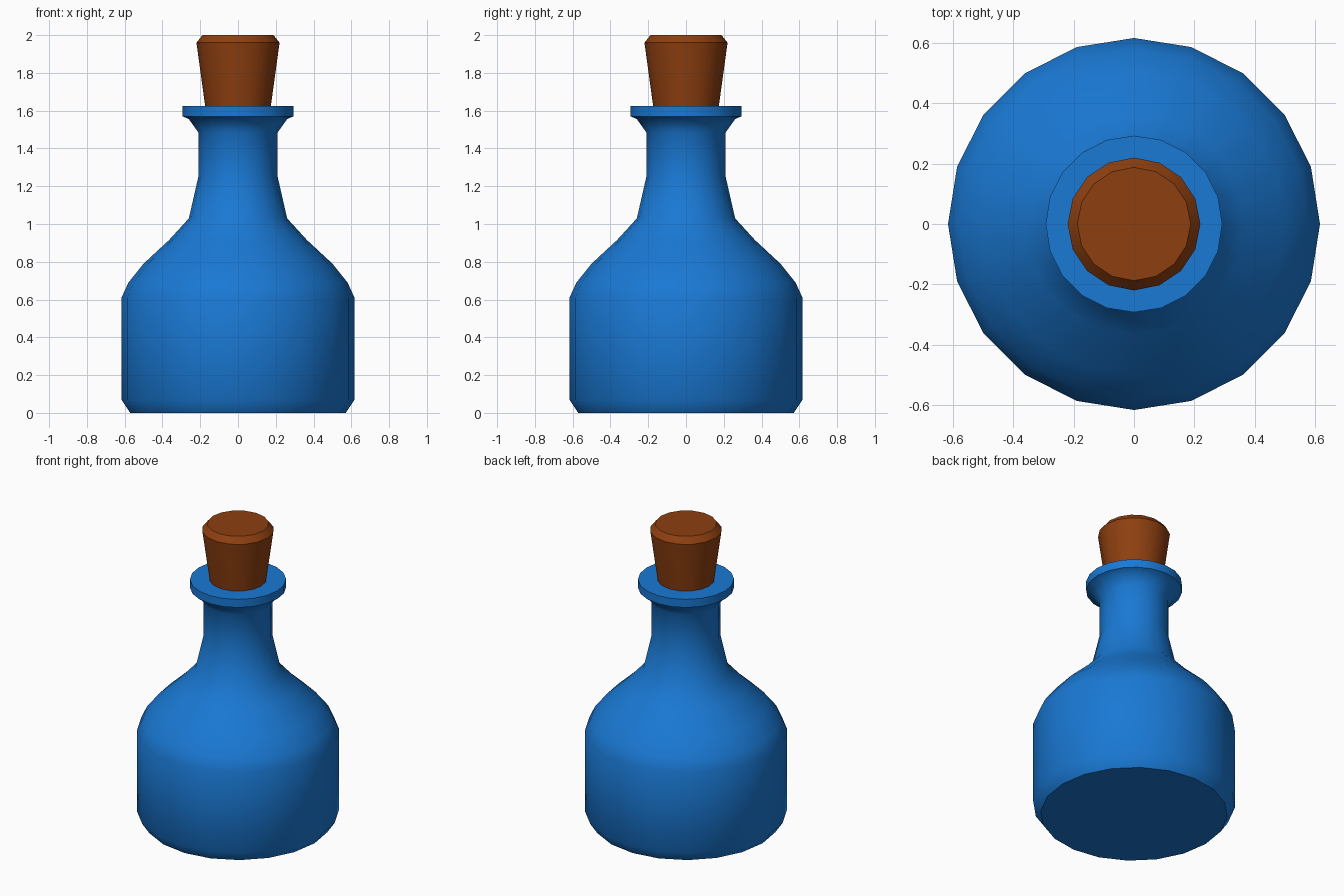
import bpy, bmesh, math

if "Cube" in bpy.data.objects:
    bpy.data.objects.remove(bpy.data.objects["Cube"])


def material(name, rgb):
    m = bpy.data.materials.new(name)
    m.diffuse_color = (*rgb, 1)
    m.use_nodes = True
    m.node_tree.nodes["Principled BSDF"].inputs["Base Color"].default_value = m.diffuse_color
    return m


def lathe(name, profile, sides, mat):
    """Closed solid turned around z from (radius, height) points, bottom to top."""
    bm = bmesh.new()
    rings = []
    for r, z in profile:
        rings.append([bm.verts.new((r * math.cos(math.tau * i / sides),
                                    r * math.sin(math.tau * i / sides), z))
                      for i in range(sides)])
    for low, high in zip(rings, rings[1:]):
        for i in range(sides):
            j = (i + 1) % sides
            bm.faces.new((low[i], low[j], high[j], high[i]))
    bm.faces.new(rings[0][::-1])
    bm.faces.new(rings[-1])
    mesh = bpy.data.meshes.new(name)
    bm.to_mesh(mesh)
    bm.free()
    mesh.materials.append(mat)
    ob = bpy.data.objects.new(name, mesh)
    bpy.context.collection.objects.link(ob)
    bpy.ops.object.select_all(action='DESELECT')
    ob.select_set(True)
    bpy.context.view_layer.objects.active = ob
    bpy.ops.object.shade_smooth_by_angle(angle=math.radians(40))
    return ob


# Glass bottle: base, body, shoulder, neck and lip
lathe("bottle", [(0.57, 0), (0.617, 0.07), (0.617, 0.61), (0.58, 0.69),
                 (0.50, 0.79), (0.365, 0.915), (0.26, 1.03), (0.21, 1.25),
                 (0.21, 1.485), (0.26, 1.555), (0.293, 1.57), (0.293, 1.625)],
      20, material("blue_glass", (0.01, 0.19, 0.66)))

# Tapered stopper with a chamfered top, seated in the neck
lathe("cork", [(0.165, 1.56), (0.174, 1.625), (0.22, 1.96), (0.188, 2.0)],
      16, material("cork_brown", (0.27, 0.05, 0.005)))
